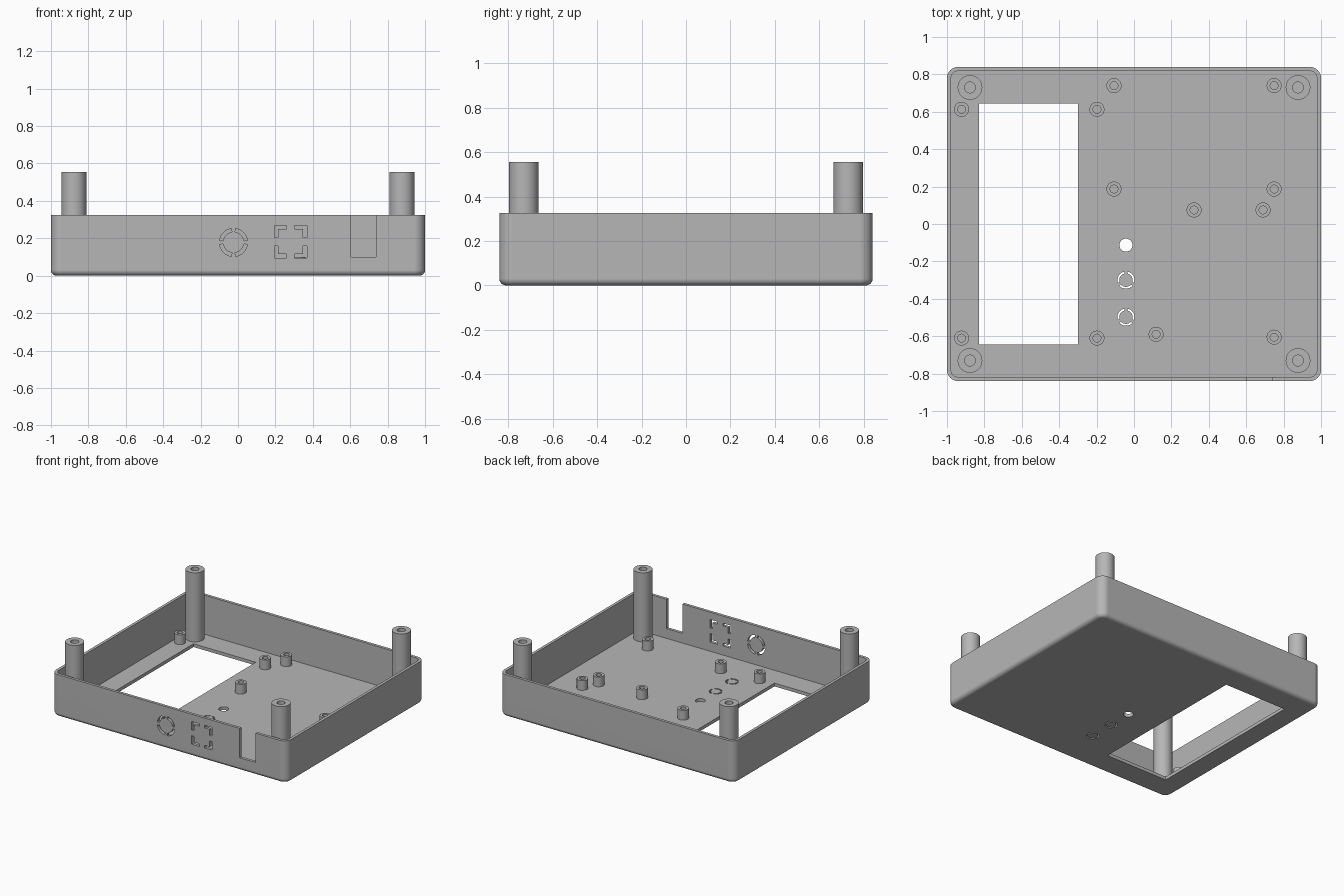
import bpy, bmesh, math
from math import cos, sin, pi, radians

cube = bpy.data.objects.get("Cube")
if cube:
    bpy.data.objects.remove(cube, do_unlink=True)

grey = bpy.data.materials.new("plain grey")
grey.use_nodes = True
GREY = (0.47, 0.47, 0.47, 1)
grey.diffuse_color = GREY
grey.node_tree.nodes["Principled BSDF"].inputs["Base Color"].default_value = GREY

HX, HY, HEIGHT = 1.0, 0.84, 0.325
WALL, FLOOR, CORNER, FILLET = 0.022, 0.025, 0.06, 0.03


def make_object(name, bm):
    bmesh.ops.recalc_face_normals(bm, faces=bm.faces)
    mesh = bpy.data.meshes.new(name)
    bm.to_mesh(mesh)
    bm.free()
    mesh.materials.append(grey)
    obj = bpy.data.objects.new(name, mesh)
    bpy.context.collection.objects.link(obj)
    return obj


def activate(obj):
    bpy.ops.object.select_all(action='DESELECT')
    obj.select_set(True)
    bpy.context.view_layer.objects.active = obj


def smooth(obj):
    activate(obj)
    bpy.ops.object.shade_smooth_by_angle(angle=radians(30))


def bridge(bm, a, b):
    n = len(a)
    for i in range(n):
        j = (i + 1) % n
        bm.faces.new((a[i], a[j], b[j], b[i]))


def rounded_loop(bm, inset, z, steps=8):
    """Ring of vertices round the tray, drawn in from the outside."""
    r = CORNER - inset
    verts = []
    for k, (sx, sy) in enumerate(((1, 1), (-1, 1), (-1, -1), (1, -1))):
        for i in range(steps + 1):
            a = (k + i / steps) * pi / 2
            verts.append(bm.verts.new((sx * (HX - CORNER) + r * cos(a),
                                       sy * (HY - CORNER) + r * sin(a), z)))
    return verts


def prism(bm, points, axis, lo, hi):
    """Solid with the outline `points`, run along z or along y."""
    def ring(t):
        return [bm.verts.new((u, v, t) if axis == 'z' else (u, t, v)) for u, v in points]
    a, b = ring(lo), ring(hi)
    bridge(bm, a, b)
    bm.faces.new(a)
    bm.faces.new(b)


def box_outline(u0, u1, v0, v1):
    return [(u0, v0), (u1, v0), (u1, v1), (u0, v1)]


def ring_slots(bm, cu, cv, r_in, r_out, count, start, tab, axis, lo, hi):
    """Broken ring of slots; the tabs between them hold the knockout."""
    span = 2 * pi / count
    steps = 8
    for k in range(count):
        a0 = start + k * span + tab / 2
        angles = [a0 + (span - tab) * i / steps for i in range(steps + 1)]
        pts = [(cu + r_out * cos(a), cv + r_out * sin(a)) for a in angles]
        pts += [(cu + r_in * cos(a), cv + r_in * sin(a)) for a in reversed(angles)]
        prism(bm, pts, axis, lo, hi)


def tube(name, x, y, z0, z1, r, bore, depth, segs=32):
    """Round pillar with a blind screw hole in its top."""
    bm = bmesh.new()
    profile = [(r, z0), (r, z1), (bore, z1), (bore, z1 - depth)]
    rings = [[bm.verts.new((x + q * cos(2 * pi * i / segs), y + q * sin(2 * pi * i / segs), z))
              for i in range(segs)] for q, z in profile]
    for a, b in zip(rings, rings[1:]):
        bridge(bm, a, b)
    bm.faces.new(rings[0])
    bm.faces.new(rings[-1])
    smooth(make_object(name, bm))


# Open tray with a rounded lower edge
bm = bmesh.new()
rings = []
for i in range(7):
    a = i / 6 * pi / 2
    rings.append(rounded_loop(bm, FILLET * (1 - sin(a)), FILLET * (1 - cos(a))))
rings.append(rounded_loop(bm, 0, HEIGHT))
rings.append(rounded_loop(bm, WALL, HEIGHT))
rings.append(rounded_loop(bm, WALL, FLOOR))
for a, b in zip(rings, rings[1:]):
    bridge(bm, a, b)
bm.faces.new(rings[0])
bm.faces.new(rings[-1])
tray = make_object("tray", bm)

# Openings in the floor: display window, round hole, two round knockouts
bm = bmesh.new()
down, up = -0.05, 0.06
prism(bm, box_outline(-0.83, -0.30, -0.645, 0.645), 'z', down, up)
prism(bm, [(-0.043 + 0.035 * cos(i * pi / 12), -0.113 + 0.035 * sin(i * pi / 12))
           for i in range(24)], 'z', down, up)
for y in (-0.30, -0.498):
    ring_slots(bm, -0.043, y, 0.036, 0.046, 3, pi / 2, 0.4, 'z', down, up)

# Openings in the front wall: cable notch, round and square knockouts
near, far = -HY - 0.05, -HY + 0.06
prism(bm, box_outline(0.603, 0.739, 0.10, HEIGHT + 0.1), 'y', near, far)
ring_slots(bm, -0.024, 0.178, 0.056, 0.075, 4, 0, 0.3, 'y', near, far)
half, slot, gap = 0.087, 0.02, 0.022
for sx in (-1, 1):
    for sz in (-1, 1):
        outline = [(gap, half), (half, half), (half, gap), (half - slot, gap),
                   (half - slot, half - slot), (gap, half - slot)]
        prism(bm, [(0.281 + sx * u, 0.182 + sz * v) for u, v in outline], 'y', near, far)
cutter = make_object("opening_cutter", bm)
cutter.hide_render = True

activate(tray)
cut = tray.modifiers.new("openings", 'BOOLEAN')
cut.operation = 'DIFFERENCE'
cut.solver = 'EXACT'
cut.object = cutter
bpy.ops.object.modifier_apply(modifier=cut.name)
bpy.data.objects.remove(cutter, do_unlink=True)
smooth(tray)
weighted = tray.modifiers.new("even_shading", 'WEIGHTED_NORMAL')
weighted.keep_sharp = True

# Tall corner posts
for sx, side in ((-1, "right"), (1, "left")):
    for sy, end in ((-1, "front"), (1, "back")):
        tube(f"{end}_{side}_post", sx * 0.877, sy * 0.73, FLOOR - 0.005, 0.555, 0.066, 0.029, 0.3)

# Short board standoffs
standoffs = [(-0.107, 0.74), (0.749, 0.74), (-0.107, 0.187), (0.749, 0.187),
             (-0.922, 0.613), (-0.198, 0.613), (-0.922, -0.61), (-0.198, -0.61),
             (0.321, 0.075), (0.69, 0.075), (0.118, -0.59), (0.749, -0.605)]
for i, (x, y) in enumerate(standoffs):
    tube(f"standoff_{i + 1}", x, y, FLOOR - 0.005, 0.10, 0.04, 0.021, 0.07, 24)
